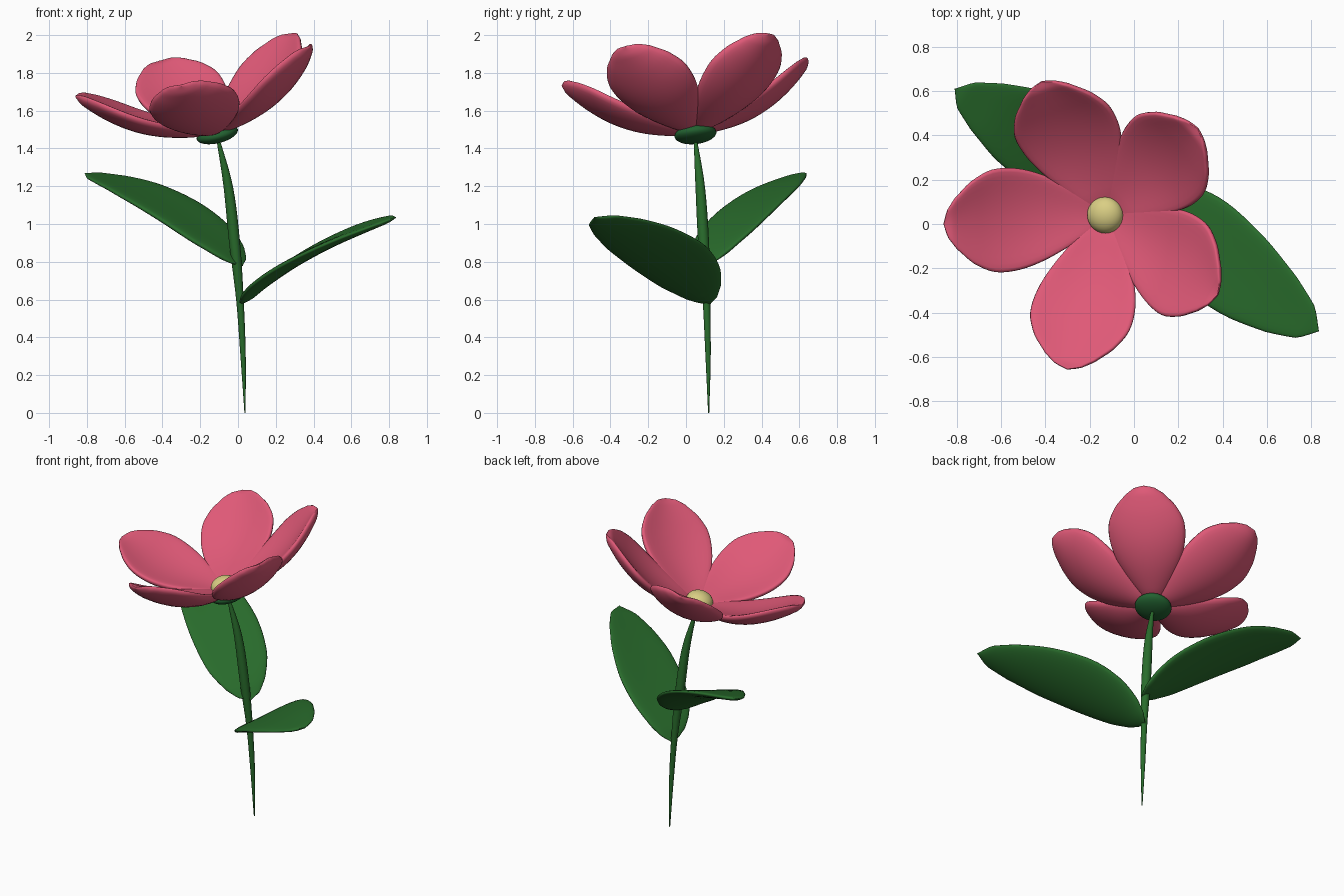
import bpy, bmesh, math
from mathutils import Vector, Matrix

if "Cube" in bpy.data.objects:
    bpy.data.objects.remove(bpy.data.objects["Cube"])


def material(name, rgb):
    m = bpy.data.materials.new(name)
    m.diffuse_color = (*rgb, 1)
    m.use_nodes = True
    m.node_tree.nodes["Principled BSDF"].inputs["Base Color"].default_value = m.diffuse_color
    return m


GREEN = material("leaf green", (0.022, 0.15, 0.025))
DARK = material("sepal green", (0.016, 0.12, 0.03))
PINK = material("petal pink", (0.74, 0.10, 0.185))
CREAM = material("pollen cream", (0.70, 0.62, 0.23))


def curve(pts, u):
    """Catmull-Rom through equal-length tuples, u in 0..1."""
    n = len(pts) - 1
    i = min(int(u * n), n - 1)
    f = u * n - i
    p1, p2 = Vector(pts[i]), Vector(pts[i + 1])
    p0 = Vector(pts[i - 1]) if i > 0 else 2 * p1 - p2
    p3 = Vector(pts[i + 2]) if i + 2 <= n else 2 * p2 - p1
    return 0.5 * (2 * p1 + (p2 - p0) * f + (2 * p0 - 5 * p1 + 4 * p2 - p3) * f * f
                  + (3 * p1 - p0 - 3 * p2 + p3) * f ** 3)


def profile(table, t):
    """Smooth lookup in a list of (t, value)."""
    for i in range(len(table) - 1):
        if t <= table[i + 1][0] + 1e-9:
            n = len(table) - 1
            f = (t - table[i][0]) / (table[i + 1][0] - table[i][0])
            return max(curve([(v, 0) for _, v in table], (i + f) / n)[0], 0.002)
    return 0.002


def finish(name, bm, mat):
    bmesh.ops.recalc_face_normals(bm, faces=bm.faces)
    me = bpy.data.meshes.new(name)
    bm.to_mesh(me)
    bm.free()
    me.materials.append(mat)
    for p in me.polygons:
        p.use_smooth = True
    ob = bpy.data.objects.new(name, me)
    bpy.context.collection.objects.link(ob)
    return ob


def loft(name, mat, centre, side, normal, width, thick, cup=0.0, full=1.0, sides=32, steps=40):
    """Blade or stem: rounded section swept along centre(t), edges lifted by cup."""
    bm = bmesh.new()
    rings = []
    for k in range(steps + 1):
        t = 0.5 - 0.5 * math.cos(math.pi * k / steps)
        c, w, h = centre(t), width(t), thick(t)
        ring = []
        for j in range(sides):
            a = 2 * math.pi * j / sides
            s = math.cos(a)
            v = math.copysign(abs(math.sin(a)) ** full, math.sin(a))
            ring.append(bm.verts.new(c + side * (w * s) + normal * (h * v + cup * s * s * w)))
        rings.append(ring)
    for r0, r1 in zip(rings, rings[1:]):
        for j in range(sides):
            i = (j + 1) % sides
            bm.faces.new((r0[j], r0[i], r1[i], r1[j]))
    bm.faces.new(rings[0])
    bm.faces.new(rings[-1])
    return finish(name, bm, mat)


def ball(name, mat, centre, axis, radius, height):
    bm = bmesh.new()
    bmesh.ops.create_uvsphere(bm, u_segments=28, v_segments=16, radius=1)
    rot = Vector((0, 0, 1)).rotation_difference(axis).to_matrix().to_4x4()
    bm.transform(Matrix.Translation(centre) @ rot @ Matrix.Diagonal((radius, radius, height, 1)))
    return finish(name, bm, mat)


# Stem, tapering to both ends
STEM = [(0.037, 0.12, 0), (0.027, 0.117, 0.3), (0.01, 0.108, 0.6), (-0.018, 0.093, 0.9),
        (-0.052, 0.075, 1.2), (-0.108, 0.048, 1.46)]
STEM_R = [(0, 0.003), (0.2, 0.014), (0.4, 0.02), (0.6, 0.029), (0.8, 0.025), (1, 0.008)]
radius = lambda t: profile(STEM_R, t)
loft("stem", GREEN, lambda t: curve(STEM, t), Vector((1, 0, 0)), Vector((0, 1, 0)),
     radius, radius, sides=16)

# Leaves: centre line, width direction, width profile
LEAF_T = [(0, 0.004), (0.1, 0.022), (0.4, 0.028), (0.8, 0.022), (0.96, 0.014), (1, 0.003)]
LEAVES = {
    "leaf_left": ([(0.025, 0.1, 0.78), (-0.12, 0.19, 0.91), (-0.33, 0.33, 1.06),
                   (-0.57, 0.48, 1.185), (-0.81, 0.61, 1.268)], (0.58, 0.82, 0.15),
                  [(0, 0.0), (0.04, 0.07), (0.13, 0.13), (0.3, 0.195), (0.5, 0.215),
                   (0.7, 0.19), (0.85, 0.13), (0.95, 0.07), (1, 0.0)]),
    "leaf_right": ([(0.02, 0.13, 0.58), (0.14, 0.04, 0.69), (0.32, -0.09, 0.81),
                    (0.56, -0.28, 0.93), (0.835, -0.485, 1.035)], (0.473, 0.839, 0.272),
                   [(0, 0.0), (0.04, 0.06), (0.13, 0.12), (0.3, 0.19), (0.5, 0.225),
                    (0.7, 0.205), (0.85, 0.15), (0.95, 0.085), (1, 0.0)]),
}
for name, (pts, side, widths) in LEAVES.items():
    side = Vector(side).normalized()
    along = Vector(pts[-1]) - Vector(pts[0])
    normal = along.cross(side).normalized()
    if normal.z < 0:
        normal.negate()
    loft(name, GREEN, lambda t: curve(pts, t), side, normal,
         lambda t: profile(widths, t), lambda t: profile(LEAF_T, t), cup=0.08, full=0.8)

# Flower head: tilted axis, five cupped petals pointing at their tips
AXIS = Vector((-0.235, -0.115, 0.965)).normalized()
BASE = Vector((-0.12, 0.045, 1.49))
TIPS = [(-0.295, 0.60, 0.365), (0.42, 0.395, 0.50), (0.49, -0.36, 0.45),
        (-0.18, -0.685, 0.25), (-0.725, -0.045, 0.19)]
RISE = math.radians(28)
PETAL_W = [(0, 0.035), (0.1, 0.08), (0.25, 0.145), (0.4, 0.2), (0.55, 0.232), (0.7, 0.232),
           (0.83, 0.185), (0.93, 0.115), (0.98, 0.06), (1, 0.0)]
PETAL_T = [(0, 0.015), (0.15, 0.03), (0.5, 0.036), (0.8, 0.033), (0.95, 0.024), (1, 0.004)]
for k, tip in enumerate(TIPS):
    out = Vector(tip)
    out = (out - AXIS * out.dot(AXIS)).normalized()
    along = out * math.cos(RISE) + AXIS * math.sin(RISE)
    normal = AXIS * math.cos(RISE) - out * math.sin(RISE)
    loft(f"petal_{k + 1}", PINK,
         lambda t: BASE + along * (0.765 * t) - normal * (0.07 * math.sin(math.pi * t)),
         AXIS.cross(out), normal,
         lambda t: profile(PETAL_W, t), lambda t: profile(PETAL_T, t), cup=0.23, full=0.65)

# Sepal cup and pollen centre
ball("sepal_cup", DARK, Vector((-0.11, 0.05, 1.475)), AXIS, 0.112, 0.046)
ball("flower_centre", CREAM, BASE + AXIS * 0.04, AXIS, 0.083, 0.06)
